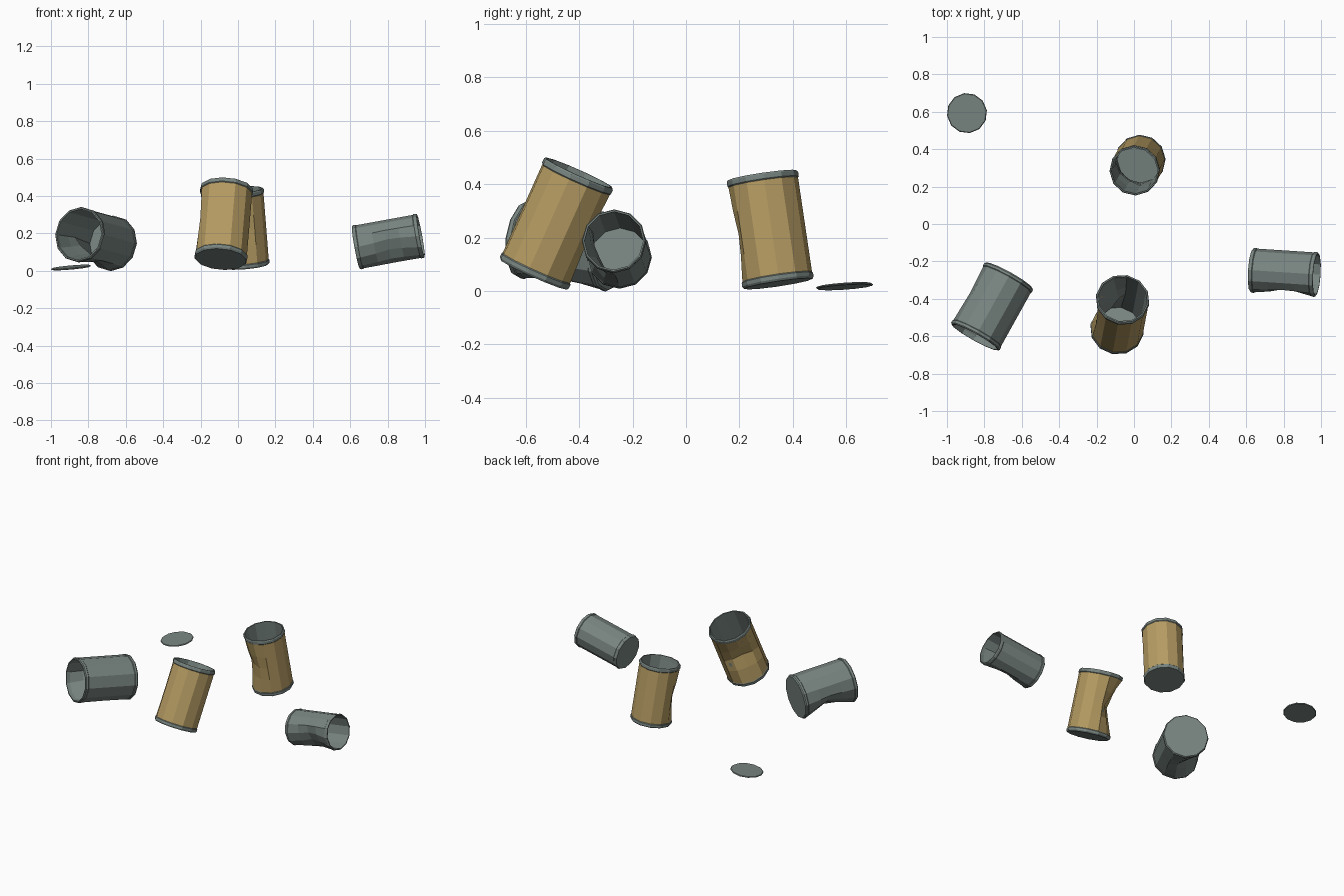
import bpy, bmesh, math
from mathutils import Vector

if "Cube" in bpy.data.objects:
    bpy.data.objects.remove(bpy.data.objects["Cube"])

SIDES = 12


def material(name, rgb):
    m = bpy.data.materials.new(name)
    m.diffuse_color = (*rgb, 1)
    m.use_nodes = True
    m.node_tree.nodes["Principled BSDF"].inputs["Base Color"].default_value = m.diffuse_color
    return m


METAL = material("grey_metal", (0.19, 0.235, 0.22))
LABEL = material("tan_label", (0.47, 0.335, 0.125))

# can wall from base, up the outside, over the lip and down the inside:
# (radius fraction, height fraction)
OUTER = [(0.96, 0), (1.0, 0.02), (1.0, 0.055), (0.975, 0.065), (0.975, 0.3), (0.975, 0.5),
         (0.975, 0.7), (0.975, 0.935), (1.0, 0.945), (1.0, 0.985), (0.97, 1.0)]
INNER = [(0.92, 1.0), (0.92, 0.935), (0.92, 0.7), (0.92, 0.5), (0.92, 0.3), (0.92, 0.03)]


def finish(bm, name, mats):
    bmesh.ops.recalc_face_normals(bm, faces=bm.faces)
    me = bpy.data.meshes.new(name)
    bm.to_mesh(me)
    bm.free()
    for m in mats:
        me.materials.append(m)
    ob = bpy.data.objects.new(name, me)
    bpy.context.collection.objects.link(ob)
    return ob


def lathe(profile):
    """Revolve a profile, closing both ends with flat caps."""
    bm = bmesh.new()
    rings = []
    for r, z in profile:
        rings.append([bm.verts.new((r * math.cos(2 * math.pi * i / SIDES),
                                    r * math.sin(2 * math.pi * i / SIDES), z))
                      for i in range(SIDES)])
    for a, b in zip(rings, rings[1:]):
        for i in range(SIDES):
            j = (i + 1) % SIDES
            bm.faces.new((a[i], a[j], b[j], b[i]))
    bm.faces.new(rings[0])
    bm.faces.new(rings[-1])
    return bm


def can(name, base, top, radius, dent_dir, depth, centre=0.5, label=False):
    base, top = Vector(base), Vector(top)
    axis = top - base
    length = axis.length
    rot = axis.to_track_quat('Z', 'Y')
    bm = lathe([(r * radius, t * length) for r, t in OUTER + INNER])
    # paper label on the outer wall between the rims
    if label:
        for f in bm.faces:
            c = f.calc_center_median()
            on_wall = math.hypot(c.x, c.y) > 0.93 * radius
            if on_wall and 0.063 < c.z / length < 0.937 and len(f.verts) == 4:
                f.material_index = 1
    # dent pushed into the side
    d = rot.inverted() @ Vector(dent_dir)
    d.z = 0
    d.normalize()
    for v in bm.verts:
        t = v.co.z / length
        if 0.1 < t < 0.9:
            facing = max(0, Vector((v.co.x, v.co.y, 0)).normalized().dot(d))
            v.co -= d * depth * facing ** 3 * math.exp(-((t - centre) / 0.25) ** 2)
    for v in bm.verts:
        v.co = base + rot @ v.co
    return finish(bm, name, [METAL, LABEL] if label else [METAL])


# two labelled cans standing askew
can("front_labelled_can", (-0.092, -0.57, 0.062), (-0.06, -0.4, 0.442), 0.144,
    (-1, 1, 0), 0.075, 0.52, True)
can("back_labelled_can", (0.035, 0.345, 0.027), (0.003, 0.285, 0.432), 0.135,
    (-0.7, -1, 0), 0.03, 0.45, True)
# two bare cans lying down
can("left_bare_can", (-0.667, -0.276, 0.145), (-0.85, -0.605, 0.195), 0.149,
    (-0.5, 0.3, -0.8), 0.055)
can("right_bare_can", (0.63, -0.247, 0.125), (0.977, -0.27, 0.188), 0.12,
    (0, -1, -0.45), 0.04, 0.55)

# loose lid lying nearly flat
lid = lathe([(0.104, -0.004), (0.108, 0), (0.104, 0.004)])
rot = Vector((-0.09, -0.07, 1)).to_track_quat('Z', 'Y')
for v in lid.verts:
    v.co = Vector((-0.893, 0.593, 0.018)) + rot @ v.co
finish(lid, "loose_lid", [METAL])
